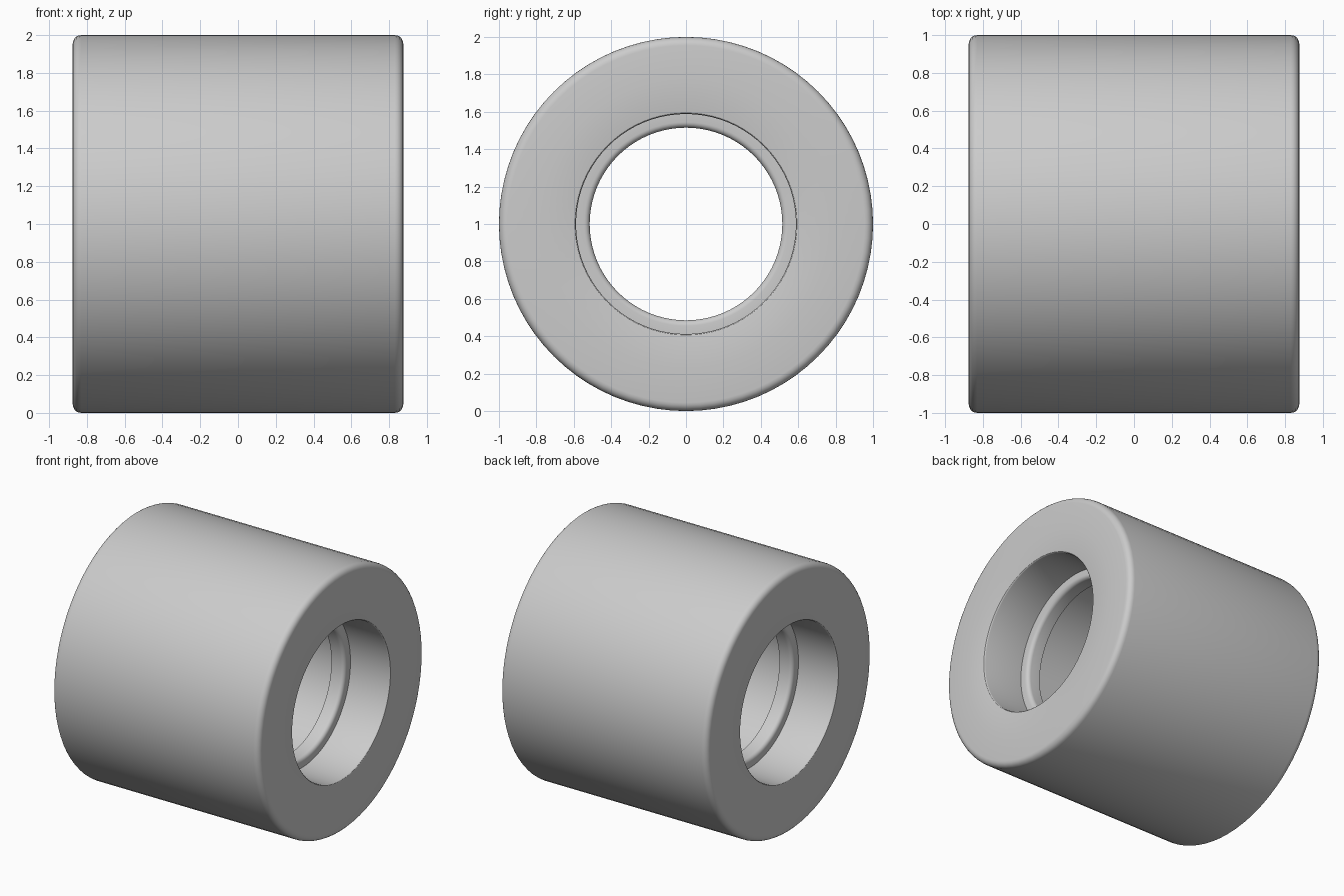
import bpy, bmesh, math

cube = bpy.data.objects.get("Cube")
if cube:
    bpy.data.objects.remove(cube, do_unlink=True)

SEGMENTS = 80
HALF_WIDTH, OUTER, SEAM, BORE, LIP = 0.875, 1.0, 0.77, 0.588, 0.515

grey = bpy.data.materials.new("light_grey")
grey.use_nodes = True
colour = (0.6, 0.6, 0.6, 1)
grey.diffuse_color = colour
grey.node_tree.nodes["Principled BSDF"].inputs["Base Color"].default_value = colour


def corner(x, r, size, start, steps=5):
    """Quarter-circle of profile points around (x, r), beginning at angle start."""
    angles = [math.radians(start + 90 * i / steps) for i in range(steps + 1)]
    return [(x + size * math.cos(a), r + size * math.sin(a)) for a in angles]


def revolve(name, half):
    """Mirror the half profile (x, radius) and spin it into a closed ring about x."""
    profile = half + [(-x, r) for x, r in reversed(half)]
    bm = bmesh.new()
    rings = []
    for s in range(SEGMENTS):
        a = 2 * math.pi * s / SEGMENTS
        rings.append([bm.verts.new((x, r * math.sin(a), 1 + r * math.cos(a)))
                      for x, r in profile])
    n = len(profile)
    for s in range(SEGMENTS):
        a, b = rings[s], rings[(s + 1) % SEGMENTS]
        for i in range(n):
            j = (i + 1) % n
            bm.faces.new((a[i], a[j], b[j], b[i]))
    bmesh.ops.recalc_face_normals(bm, faces=bm.faces)
    mesh = bpy.data.meshes.new(name)
    bm.to_mesh(mesh)
    bm.free()
    mesh.materials.append(grey)
    obj = bpy.data.objects.new(name, mesh)
    bpy.context.collection.objects.link(obj)
    bpy.ops.object.select_all(action="DESELECT")
    obj.select_set(True)
    bpy.context.view_layer.objects.active = obj
    bpy.ops.object.shade_smooth_by_angle(angle=math.radians(30))


# Outer tyre with rounded shoulders
shoulder = 0.045
revolve("tyre", [(HALF_WIDTH, SEAM)]
        + corner(HALF_WIDTH - shoulder, OUTER - shoulder, shoulder, 0))

# Inner core: bearing seat at each end, rounded stop lip, and wider middle
edge, lip_edge = 0.012, 0.03
lip_face, lip_end = 0.54, 0.43
mouth = corner(HALF_WIDTH - edge, BORE + edge, edge, -90, 3)[::-1]
lip_round = corner(lip_face - lip_edge, LIP + lip_edge, lip_edge, -90)[::-1]
revolve("core", [(HALF_WIDTH, SEAM)] + mouth + [(lip_face, BORE)]
        + lip_round + [(lip_end, LIP), (lip_end, BORE)])
